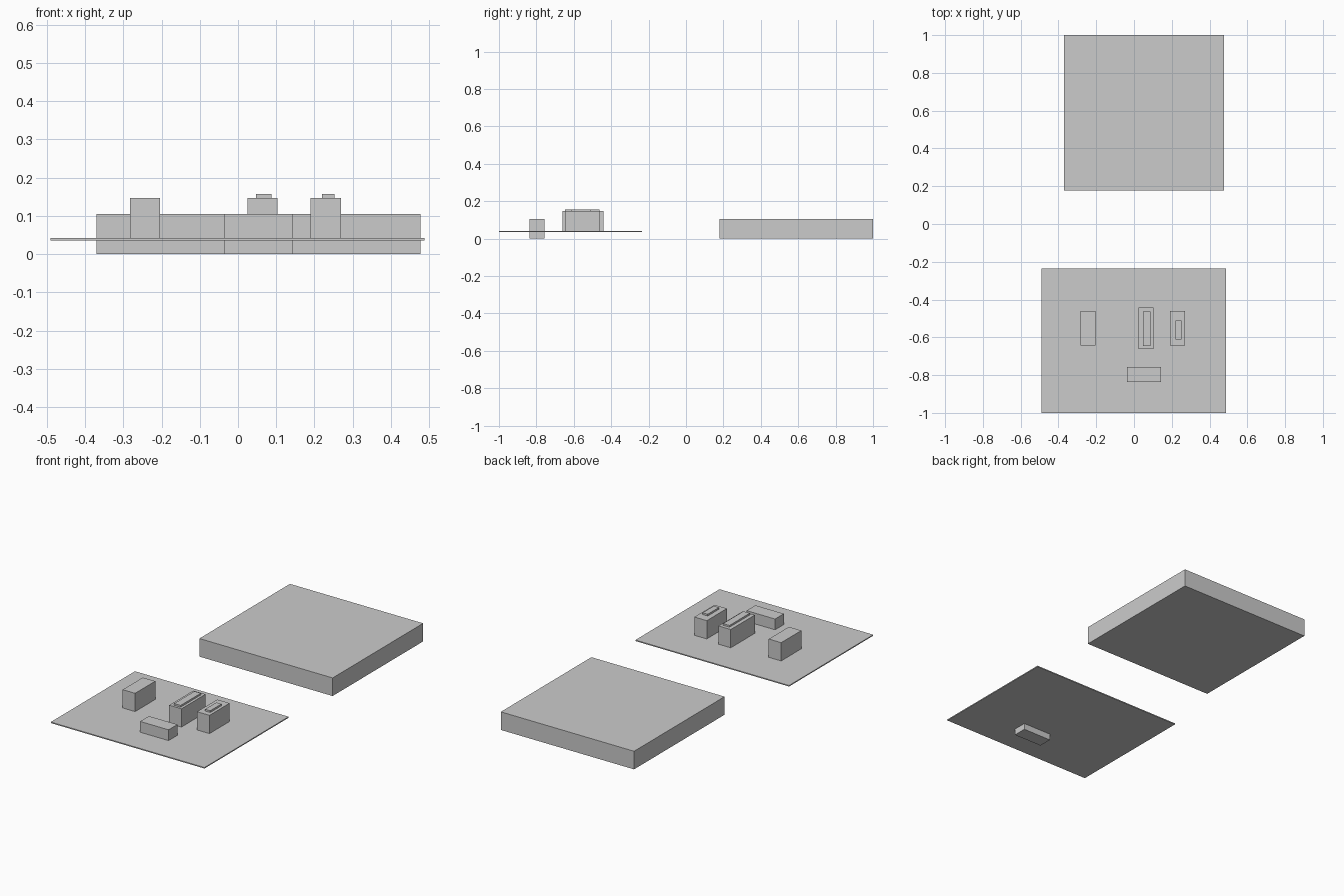
import bpy
import bmesh
from mathutils import Matrix, Vector

if "Cube" in bpy.data.objects:
    bpy.data.objects.remove(bpy.data.objects["Cube"])


def box(name, x, y, z):
    """Flat-faced box from (min, max) extents on each axis."""
    lo, hi = Vector((x[0], y[0], z[0])), Vector((x[1], y[1], z[1]))
    bm = bmesh.new()
    bmesh.ops.create_cube(bm, size=1.0, matrix=Matrix.Diagonal((*(hi - lo), 1.0)))
    mesh = bpy.data.meshes.new(name)
    bm.to_mesh(mesh)
    bm.free()
    obj = bpy.data.objects.new(name, mesh)
    obj.location = (lo + hi) / 2
    bpy.context.collection.objects.link(obj)
    return obj


PLATE_TOP, BLOCK_TOP, LABEL_TOP = 0.042, 0.147, 0.157

# Large slab at the back and thin site plate at the front
box("back_slab", (-0.37, 0.477), (0.178, 1.0), (0.0, 0.104))
box("site_plate", (-0.49, 0.487), (-1.0, -0.236), (0.036, PLATE_TOP))

# Low block passing through the plate
box("front_block", (-0.037, 0.144), (-0.836, -0.756), (0.0, 0.104))

# Three upright blocks standing on the plate
for name, x, y in (
    ("left_block", (-0.283, -0.204), (-0.643, -0.46)),
    ("middle_block", (0.025, 0.103), (-0.661, -0.442)),
    ("right_block", (0.19, 0.269), (-0.643, -0.46)),
):
    box(name, x, y, (PLATE_TOP, BLOCK_TOP))

# Plain raised label pads on two of the blocks
for name, x, y in (
    ("middle_label_pad", (0.047, 0.088), (-0.647, -0.462)),
    ("right_label_pad", (0.219, 0.252), (-0.612, -0.51)),
):
    box(name, x, y, (BLOCK_TOP, LABEL_TOP))
